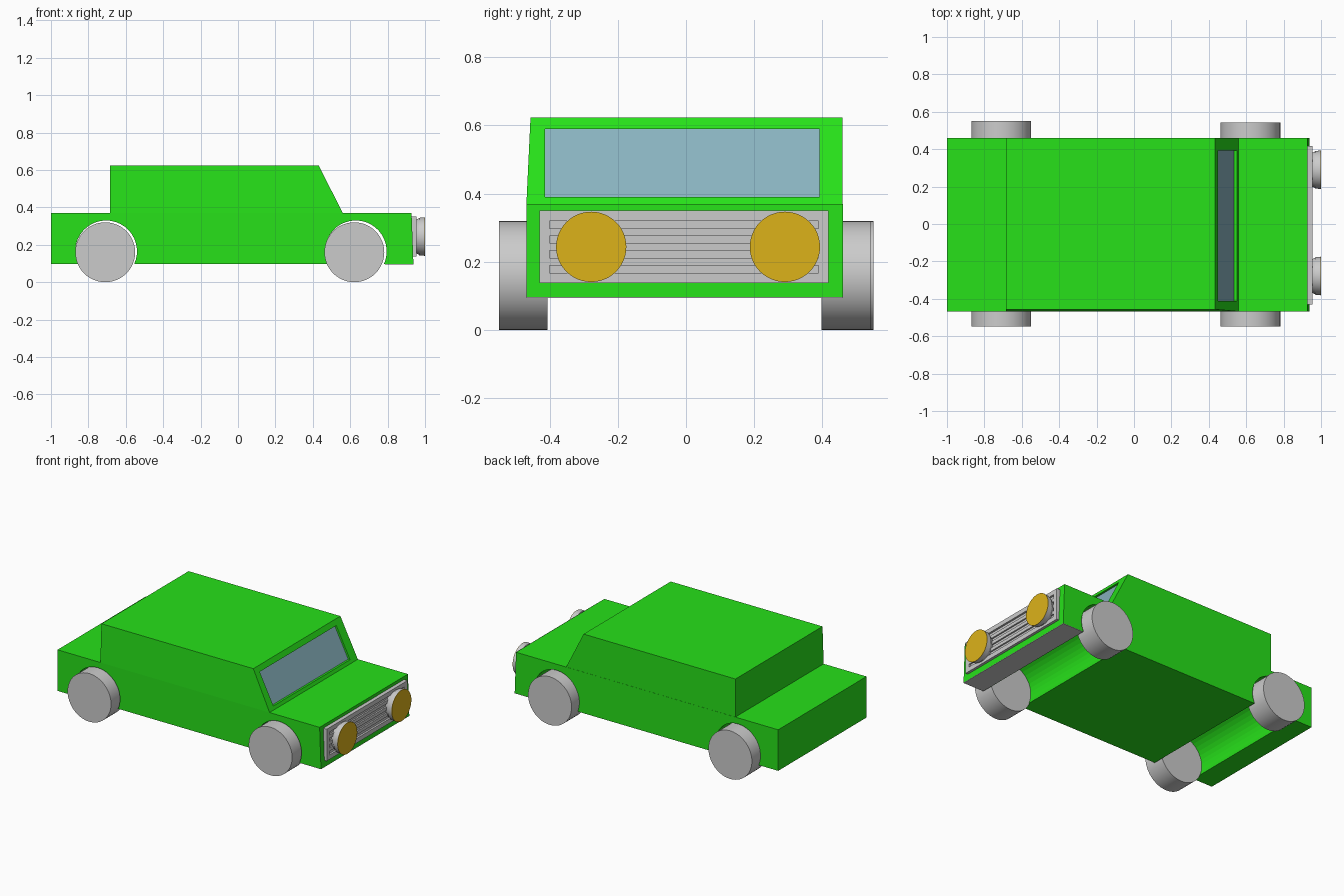
import bpy, bmesh, math
from mathutils import Matrix

if "Cube" in bpy.data.objects:
    bpy.data.objects.remove(bpy.data.objects["Cube"])


def material(name, color):
    m = bpy.data.materials.new(name)
    m.diffuse_color = color
    m.use_nodes = True
    m.node_tree.nodes["Principled BSDF"].inputs["Base Color"].default_value = m.diffuse_color
    return m


GREEN = material("green_paint", (0.02, 0.75, 0.01, 1))
GLASS = material("blue_glass", (0.25, 0.45, 0.52, 1))
AMBER = material("amber", (0.72, 0.45, 0.01, 1))


def finish(name, bm, mat=None):
    bmesh.ops.recalc_face_normals(bm, faces=bm.faces)
    me = bpy.data.meshes.new(name)
    bm.to_mesh(me)
    bm.free()
    ob = bpy.data.objects.new(name, me)
    bpy.context.collection.objects.link(ob)
    if mat:
        me.materials.append(mat)
    return ob


def prism(name, profile, y0, y1, mat=None, top_y0=None):
    """Extrude an x-z profile across y; top_y0 leans the upper near edge inward."""
    bm = bmesh.new()
    face = bm.faces.new([bm.verts.new((x, y0, z)) for x, z in profile])
    new = bmesh.ops.extrude_face_region(bm, geom=[face])["geom"]
    for v in new:
        if isinstance(v, bmesh.types.BMVert):
            v.co.y = y1
    if top_y0 is not None:
        for v in bm.verts:
            if v.co.z > 0.5 and v.co.y < 0:
                v.co.y = top_y0
    return finish(name, bm, mat)


def box(name, x0, x1, y0, y1, z0, z1, mat=None):
    return prism(name, [(x0, z0), (x1, z0), (x1, z1), (x0, z1)], y0, y1, mat)


def drum(name, axis, start, end, r1, r2, mat=None):
    """Round part between two positions along the x or y axis."""
    bm = bmesh.new()
    length = (end[0] - start[0]) + (end[1] - start[1])
    rot = Matrix.Rotation(math.pi / 2, 4, 'Y') if axis == 'x' else Matrix.Rotation(-math.pi / 2, 4, 'X')
    mid = [(a + b) / 2 for a, b in zip(start, end)]
    bmesh.ops.create_cone(bm, cap_ends=True, segments=48, radius1=r1, radius2=r2,
                          depth=length, matrix=Matrix.Translation(mid) @ rot)
    ob = finish(name, bm, mat)
    bpy.ops.object.select_all(action='DESELECT')
    ob.select_set(True)
    bpy.context.view_layer.objects.active = ob
    bpy.ops.object.shade_smooth_by_angle(angle=math.radians(35))
    return ob


# Lower body with wheel channels running right across
Y0, Y1 = -0.468, 0.46
FLOOR, DECK = 0.097, 0.37


def arch(cx, cz=0.165, r=0.165, n=24):
    low = math.asin((FLOOR - cz) / r)
    return [(cx + r * math.cos(a), cz + r * math.sin(a))
            for a in (math.pi - low + (2 * low - math.pi) * i / n for i in range(n + 1))]


body = [(-1, DECK), (-1, FLOOR)] + arch(-0.705) + arch(0.63) + [(0.938, FLOOR), (0.928, DECK)]
prism("body", body, Y0, Y1, GREEN)
box("front_undertray", 0.785, 0.938, Y0, Y1, FLOOR - 0.003, FLOOR)

# Cabin with a recessed windscreen
cabin = prism("cabin", [(-0.685, DECK), (0.56, DECK), (0.432, 0.623), (-0.685, 0.623)],
              Y0, Y1 - 0.001, GREEN, top_y0=-0.456)


def screen_x(z):
    return 0.56 - (z - DECK) / (0.623 - DECK) * 0.128


def screen_slab(name, back, front, mat=None):
    lo, hi = 0.39, 0.59
    pts = [(screen_x(lo) - back, lo), (screen_x(lo) + front, lo),
           (screen_x(hi) + front, hi), (screen_x(hi) - back, hi)]
    return prism(name, pts, -0.413, 0.392, mat)


cutter = screen_slab("windscreen_cutter", 0.018, 0.05)
cutter.hide_render = True
cutter.hide_viewport = True
cut = cabin.modifiers.new("windscreen_recess", 'BOOLEAN')
cut.operation = 'DIFFERENCE'
cut.solver = 'EXACT'
cut.object = cutter
screen_slab("windscreen", 0.018, -0.014, GLASS)

# Grille: backing plate, frame and slats
GX0, GX1, GY0, GY1, GZ0, GZ1, RIM = 0.925, 0.954, -0.43, 0.418, 0.138, 0.35, 0.03
box("grille_back", GX0, 0.941, GY0 + RIM, GY1 - RIM, GZ0 + RIM, GZ1 - RIM)
for z in (GZ0, GZ1 - RIM):
    box("grille_rail", GX0, GX1, GY0, GY1, z, z + RIM)
for y in (GY0, GY1 - RIM):
    box("grille_post", GX0, GX1, y, y + RIM, GZ0 + RIM, GZ1 - RIM)
for i in range(3):
    z = 0.19 + i * 0.043
    box("grille_slat", GX0, 0.951, GY0 + RIM, GY1 - RIM, z, z + 0.022)

# Headlights: tapered base, round housing, amber lens
for y in (-0.278, 0.29):
    z = 0.244
    drum("headlight_base", 'x', (0.94, y, z), (0.968, y, z), 0.085, 0.097)
    drum("headlight_housing", 'x', (0.968, y, z), (0.998, y, z), 0.1, 0.103)
    drum("headlight_lens", 'x', (0.998, y, z), (1.0, y, z), 0.103, 0.103, AMBER)

# Wheels
for x, outer in ((-0.71, 0.55), (0.622, 0.542)):
    drum("wheel_left", 'y', (x, 0.397, 0.16), (x, outer, 0.16), 0.16, 0.16)
    drum("wheel_right", 'y', (x, -0.548, 0.16), (x, -0.406, 0.16), 0.16, 0.16)
